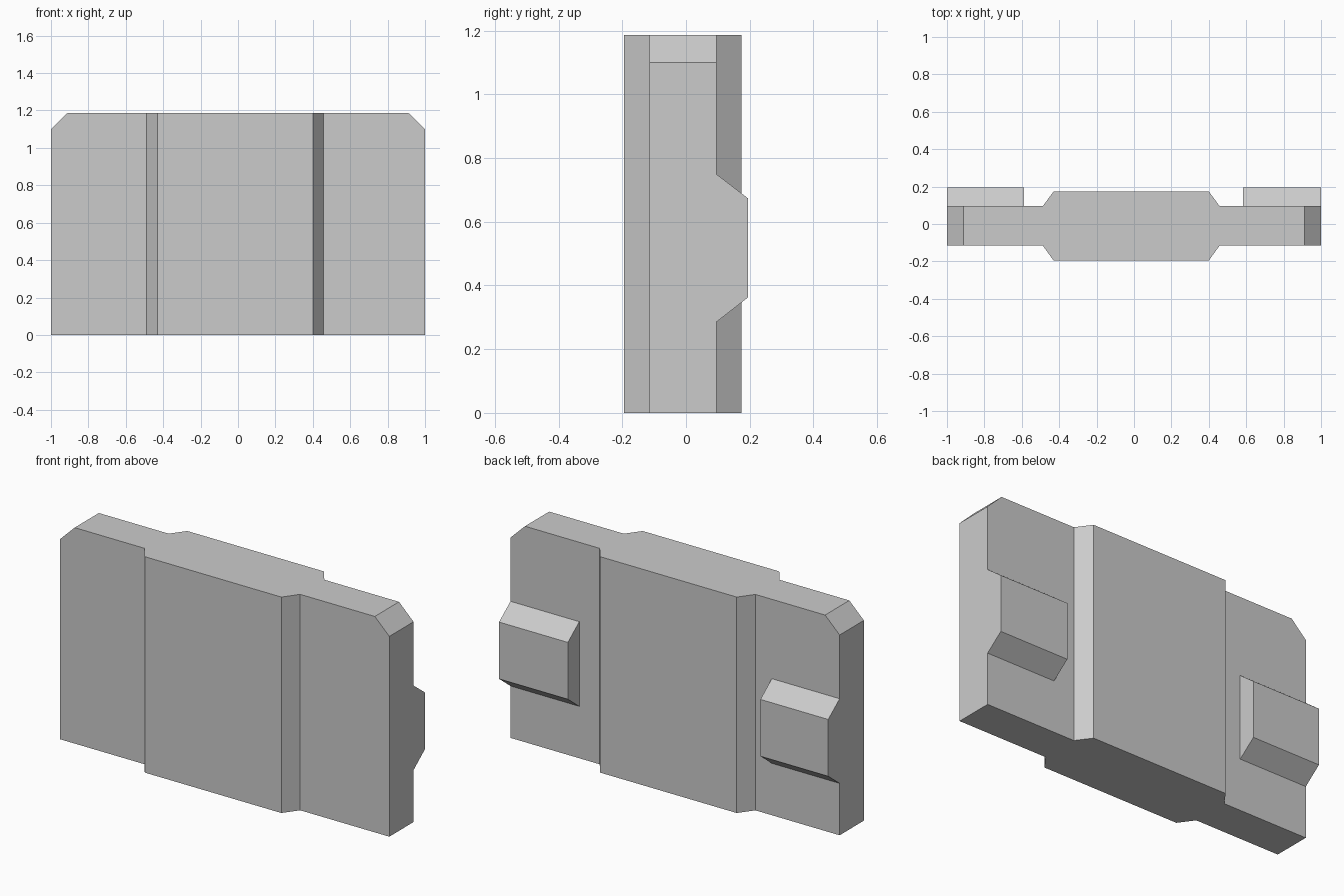
import bpy
import bmesh
from mathutils import Vector

if "Cube" in bpy.data.objects:
    bpy.data.objects.remove(bpy.data.objects["Cube"])

grey = bpy.data.materials.new("plain grey")
grey.diffuse_color = (0.6, 0.6, 0.6, 1)
grey.use_nodes = True
grey.node_tree.nodes["Principled BSDF"].inputs["Base Color"].default_value = grey.diffuse_color


def prism(name, profile, offset):
    """Extrude a closed outline of 3D points along offset."""
    bm = bmesh.new()
    face = bm.faces.new([bm.verts.new(p) for p in profile])
    ext = bmesh.ops.extrude_face_region(bm, geom=[face])
    moved = [g for g in ext["geom"] if isinstance(g, bmesh.types.BMVert)]
    bmesh.ops.translate(bm, verts=moved, vec=Vector(offset))
    bmesh.ops.recalc_face_normals(bm, faces=bm.faces)
    mesh = bpy.data.meshes.new(name)
    bm.to_mesh(mesh)
    bm.free()
    mesh.materials.append(grey)
    obj = bpy.data.objects.new(name, mesh)
    bpy.context.collection.objects.link(obj)
    return obj


HEIGHT = 1.186
FRONT, BACK = -0.115, 0.095

# Side wings of the slab, with a clipped top outer corner
for side, inner in ((-1, -0.46), (1, 0.43)):
    outline = [(inner, 0), (side, 0), (side, 1.10), (side * 0.912, HEIGHT), (inner, HEIGHT)]
    prism("left_wing" if side < 0 else "right_wing",
          [(x, FRONT, z) for x, z in outline], (0, BACK - FRONT, 0))

# Thicker central panel with bevelled sides, front and back
plan = [(-0.43, -0.195), (0.40, -0.195), (0.458, FRONT), (0.458, BACK),
        (0.40, 0.174), (-0.43, 0.174), (-0.488, BACK), (-0.488, FRONT)]
prism("centre_panel", [(x, y, 0) for x, y in plan], (0, 0, HEIGHT))

# Sloped lugs on the back of each wing
lug = [(BACK, 0.285), (0.194, 0.362), (0.194, 0.674), (BACK, 0.75)]
for name, x0, x1 in (("left_lug", -1, -0.588), ("right_lug", 0.582, 1)):
    prism(name, [(x0, y, z) for y, z in lug], (x1 - x0, 0, 0))
